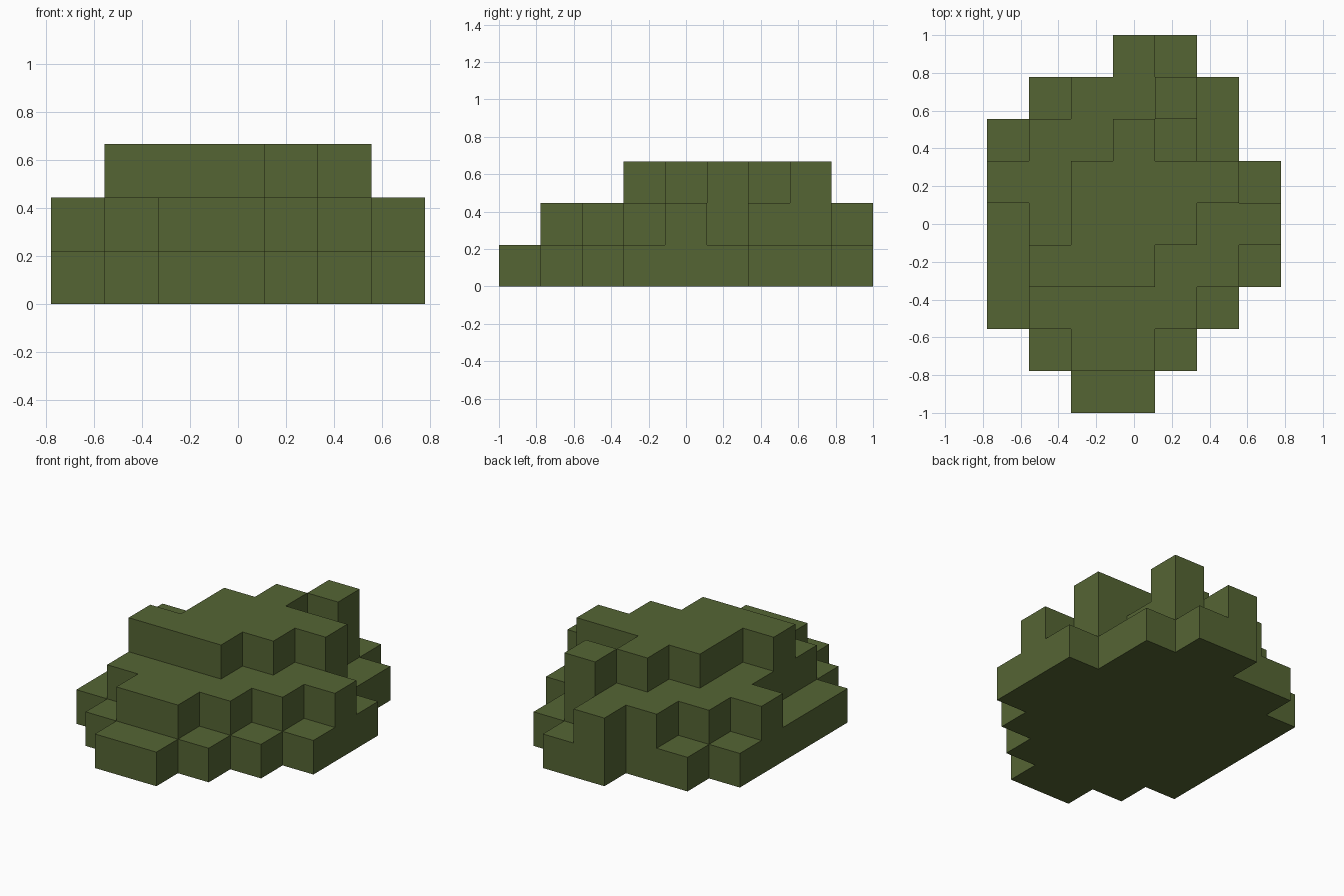
import bpy
import bmesh
from mathutils import Vector

cube = bpy.data.objects.get("Cube")
if cube:
    bpy.data.objects.remove(cube, do_unlink=True)

CELL = 2 / 9          # edge of one block
COLS, ROWS = 7, 9

# Block stack heights, one string per row from front to back, left to right in x
HEIGHTS = (
    "0011000",
    "0122100",
    "1222210",
    "1333221",
    "1233322",
    "2233331",
    "1223210",
    "0122310",
    "0002100",
)

# Single olive green colour
green = bpy.data.materials.new("olive_green")
green.use_nodes = True
colour = (0.091, 0.130, 0.034, 1)
green.diffuse_color = colour
bsdf = green.node_tree.nodes["Principled BSDF"]
bsdf.inputs["Base Color"].default_value = colour
bsdf.inputs["Roughness"].default_value = 0.9


def filled(cell):
    x, y, z = (int(v) for v in cell)
    inside = 0 <= x < COLS and 0 <= y < ROWS and z >= 0
    return inside and z < int(HEIGHTS[y][x])


def block_face(bm, cell, axis, sign):
    """Add the square on one side of a block, wound outward."""
    u, v = Vector(), Vector()
    u[(axis + 1) % 3] = v[(axis + 2) % 3] = 0.5
    out = Vector()
    out[axis] = sign * 0.5
    middle = cell + Vector((0.5, 0.5, 0.5)) + out
    corners = [middle - u - v, middle + u - v, middle + u + v, middle - u + v]
    if sign < 0:
        corners.reverse()
    shift = Vector((COLS / 2, ROWS / 2, 0))
    bm.faces.new([bm.verts.new((c - shift) * CELL) for c in corners])


def build_tier(name, level):
    """Build the exposed skin of all blocks on one level."""
    bm = bmesh.new()
    for y in range(ROWS):
        for x in range(COLS):
            cell = Vector((x, y, level))
            if not filled(cell):
                continue
            for axis in range(3):
                for sign in (-1, 1):
                    step = Vector()
                    step[axis] = sign
                    if not filled(cell + step):
                        block_face(bm, cell, axis, sign)
    bmesh.ops.remove_doubles(bm, verts=bm.verts, dist=0.001)
    mesh = bpy.data.meshes.new(name)
    bm.to_mesh(mesh)
    bm.free()
    mesh.materials.append(green)
    bpy.context.collection.objects.link(bpy.data.objects.new(name, mesh))


# Three stepped tiers of the mound
for level, name in enumerate(("base_tier", "middle_tier", "top_tier")):
    build_tier(name, level)
